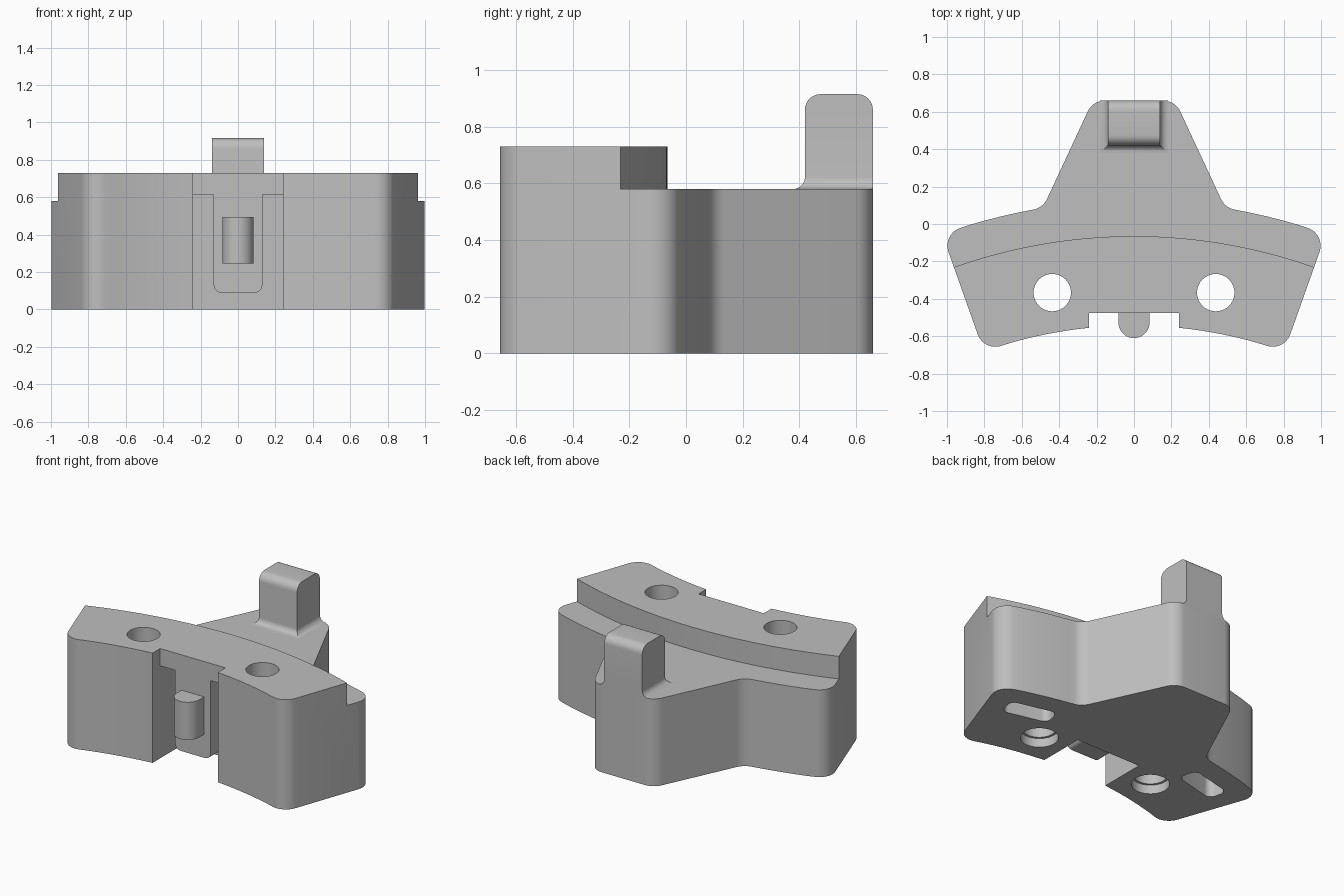
import bpy, bmesh
from math import sin, cos, pi, radians
from mathutils import Vector

if "Cube" in bpy.data.objects:
    bpy.data.objects.remove(bpy.data.objects["Cube"])

grey = bpy.data.materials.new("plain grey")
grey.use_nodes = True
COLOUR = (0.52, 0.52, 0.52, 1)
grey.diffuse_color = COLOUR
grey.node_tree.nodes["Principled BSDF"].inputs["Base Color"].default_value = COLOUR

ARC_Y = -2.943            # centre of the curved faces
SWEEP = 19.55             # half angle of the curved bar, degrees


def polar(r, deg):
    a = radians(deg)
    return (r * sin(a), ARC_Y + r * cos(a))


def rounded(corners, steps=8):
    """Polygon from (x, y, radius) corners, each rounded by its radius."""
    out = []
    n = len(corners)
    for i, (x, y, r) in enumerate(corners):
        p = Vector((x, y))
        if r == 0:
            out.append(p)
            continue
        a = (Vector(corners[i - 1][:2]) - p).normalized()
        b = (Vector(corners[(i + 1) % n][:2]) - p).normalized()
        half = a.angle(b) / 2
        centre = p + (a + b).normalized() * (r / sin(half))
        tangent = r * cos(half) / sin(half)
        start, end = p + a * tangent - centre, p + b * tangent - centre
        for k in range(steps + 1):
            t = k / steps
            turn = pi - 2 * half
            d = (start * sin((1 - t) * turn) + end * sin(t * turn)) / sin(turn)
            out.append(centre + d)
    return out


def loft(name, rings):
    """Closed solid through rings of equal point count."""
    bm = bmesh.new()
    loops = [[bm.verts.new(p) for p in ring] for ring in rings]
    n = len(loops[0])
    for low, high in zip(loops, loops[1:]):
        for i in range(n):
            j = (i + 1) % n
            bm.faces.new((low[i], low[j], high[j], high[i]))
    bm.faces.new(loops[0][::-1])
    bm.faces.new(loops[-1])
    bmesh.ops.recalc_face_normals(bm, faces=bm.faces)
    mesh = bpy.data.meshes.new(name)
    bm.to_mesh(mesh)
    bm.free()
    mesh.materials.append(grey)
    ob = bpy.data.objects.new(name, mesh)
    bpy.context.collection.objects.link(ob)
    return ob


def prism(name, outline, z0, z1):
    return loft(name, [[(x, y, z) for x, y in outline] for z in (z0, z1)])


def box(name, x0, x1, y0, y1, z0, z1):
    return prism(name, [(x0, y0), (x1, y0), (x1, y1), (x0, y1)], z0, z1)


def circle(cx, cy, r, n=40):
    return [(cx + r * cos(2 * pi * k / n), cy + r * sin(2 * pi * k / n)) for k in range(n)]


def activate(ob):
    bpy.ops.object.select_all(action='DESELECT')
    ob.select_set(True)
    bpy.context.view_layer.objects.active = ob


def cut(ob, cutter):
    cutter.hide_render = True
    mod = ob.modifiers.new("cut", 'BOOLEAN')
    mod.operation, mod.solver, mod.object = 'DIFFERENCE', 'EXACT', cutter
    activate(ob)
    bpy.ops.object.modifier_apply(modifier=mod.name)
    bpy.data.objects.remove(cutter)


# Body outline: right half, then its mirror image
FRONT_R, STEP_R, BACK_R = 2.4, 2.878, 3.067
half = [(*polar(FRONT_R, d), 0) for d in range(1, 17)]
half.append((*polar(FRONT_R, SWEEP), 0.1))
half.append((*polar(BACK_R, SWEEP), 0.1))
half += [(*polar(BACK_R, d), 0) for d in (16.5, 15, 13.5, 12, 10.6)]
half += [(0.487, 0.087, 0.1), (0.22, 0.66, 0.1)]
outline = rounded(half + [(-x, y, r) for x, y, r in reversed(half)])
body = prism("body", outline, 0, 0.73)

# Lower ledge behind the curved step
ledge = [polar(STEP_R, d) for d in range(-28, 29)] + [(1.4, 1), (-1.4, 1)]
cut(body, prism("ledge_cutter", ledge, 0.58, 1))

# Front notch and the deeper pocket around the spring tongue
cut(body, box("notch_cutter", -0.24, 0.24, -0.9, -0.475, -0.1, 1))
cut(body, box("pocket_cutter", -0.24, 0.24, -0.8, -0.24, -0.1, 0.615))

# Bolt holes with counterbores, and rounded slots underneath
for side in (-1, 1):
    cut(body, prism("hole_cutter", circle(side * 0.437, -0.367, 0.1), -0.1, 1))
    cut(body, prism("counterbore_cutter", circle(side * 0.437, -0.367, 0.115), -0.1, 0.06))
    w, h = 0.155, 0.065
    slot = rounded([(-w, -h, 0.045), (w, -h, 0.045), (w, h, 0.045), (-w, h, 0.045)])
    cx, cy = polar(2.857, side * 13.8)
    a = radians(-side * 13.8)
    slot = [(cx + x * cos(a) - y * sin(a), cy + x * sin(a) + y * cos(a)) for x, y in slot]
    cut(body, prism("slot_cutter", slot, -0.1, 0.2))

# Spring tongue hanging in the pocket
shape = rounded([(-0.13, 0.615, 0), (-0.13, 0.09, 0.04), (0.13, 0.09, 0.04), (0.13, 0.615, 0)])
tongue = loft("spring_tongue", [[(x, y, z) for x, z in shape] for y in (-0.475, -0.34)])

# Round-nosed catch on the tongue
nose = [(0.083 * cos(a), -0.527 - 0.083 * sin(a)) for a in (pi * k / 20 for k in range(21))]
catch = prism("catch", nose + [(-0.083, -0.47), (0.083, -0.47)], 0.245, 0.495)

# Upright tab: flared foot, straight shank, rounded top edges
FOOT, TOP = 0.042, 0.055
quarter = [pi / 2 * k / 8 for k in range(9)]
levels = []
for a in quarter:
    flare = FOOT * (1 - sin(a))
    levels.append((0.14 + flare, 0.42 - flare, 0.66, 0.58 + FOOT * (1 - cos(a))))
for a in quarter:
    inset = TOP * (1 - cos(a))
    levels.append((0.14, 0.42 + inset, 0.66 - inset, 0.915 - TOP * (1 - sin(a))))
tab = loft("upright_tab", [[(-w, f, z), (w, f, z), (w, b, z), (-w, b, z)] for w, f, b, z in levels])

for ob in (body, tongue, catch, tab):
    activate(ob)
    bpy.ops.object.shade_smooth_by_angle(angle=radians(30))
